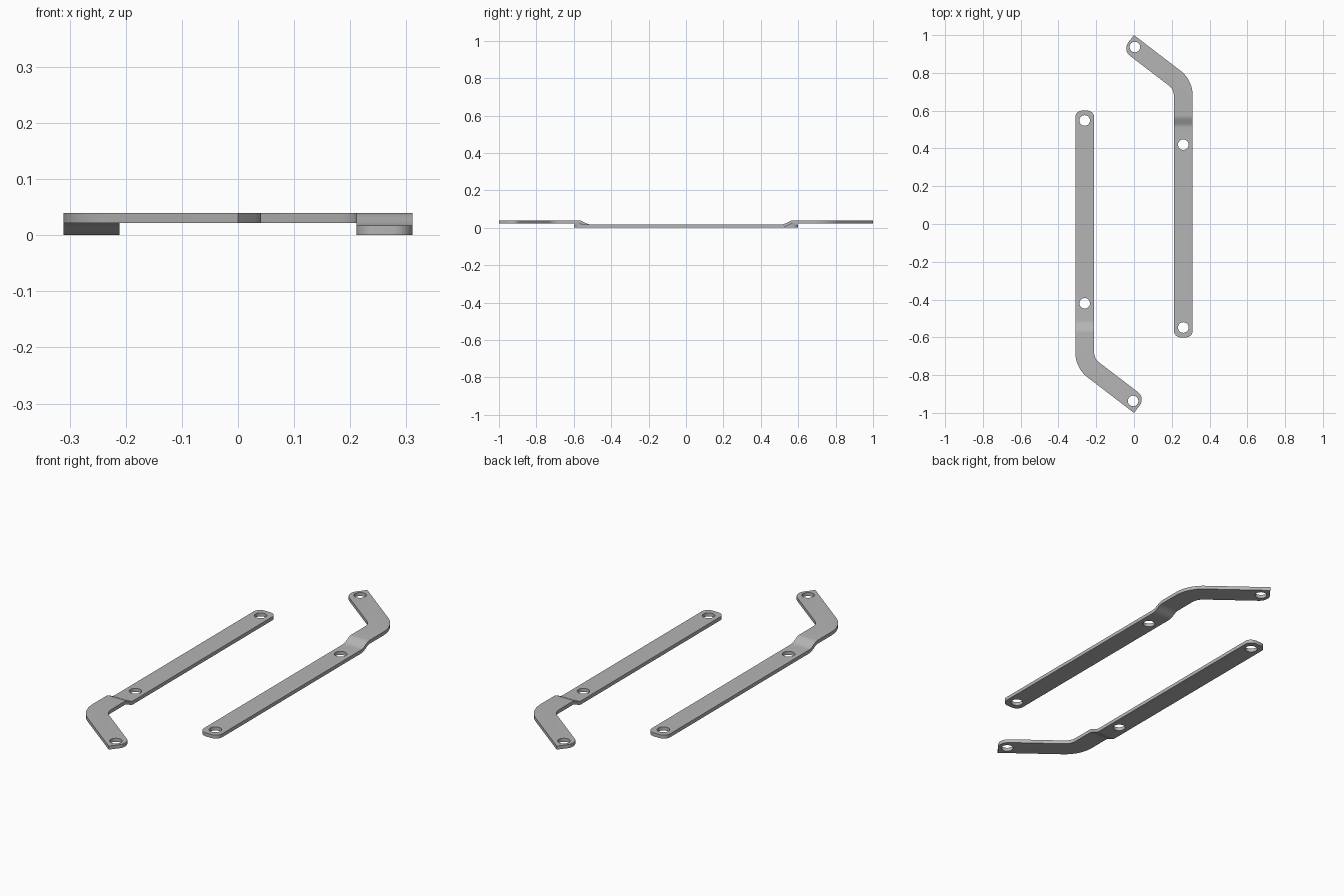
import bpy, bmesh
from math import sin, cos, radians, pi
from mathutils import Matrix

cube = bpy.data.objects.get("Cube")
if cube:
    bpy.data.objects.remove(cube)

THICK, STEP = 0.0175, 0.022          # plate thickness and height of the joggle
RAMP_START, RAMP_END = 0.51, 0.575   # joggle along the bar
RAMP_CUTS = 10
TURN = 52.5                          # bend angle of the bar
BEND = (0.143, 0.679)                # centre of the bend
HOLES = [(0.261, -0.548), (0.261, 0.42), (0.005, 0.937)]
HOLE_RADIUS = 0.028

steel = bpy.data.materials.new("grey steel")
steel.use_nodes = True
grey = (0.46, 0.46, 0.46, 1)
steel.diffuse_color = grey
steel.node_tree.nodes["Principled BSDF"].inputs["Base Color"].default_value = grey


def arc(center, radius, start, end, steps=12):
    angles = [radians(start + (end - start) * i / steps) for i in range(steps + 1)]
    return [(center[0] + radius * cos(a), center[1] + radius * sin(a)) for a in angles]


def make_object(name, bm):
    bmesh.ops.recalc_face_normals(bm, faces=bm.faces[:])
    mesh = bpy.data.meshes.new(name)
    bm.to_mesh(mesh)
    bm.free()
    obj = bpy.data.objects.new(name, mesh)
    bpy.context.collection.objects.link(obj)
    return obj


def ramp(y):
    t = min(max((y - RAMP_START) / (RAMP_END - RAMP_START), 0), 1)
    return STEP * t * t * (3 - 2 * t)


# Flat outline: rounded foot, bend, pointed tip with one rounded corner
outline = (arc((0.246, -0.565), 0.035, 180, 270, 8)
           + arc((0.276, -0.565), 0.035, 270, 360, 8)
           + arc(BEND, 0.168, 0, TURN)
           + [(0.0, 1.0)]
           + arc((0.009, 0.93), 0.05, 90 + TURN, 180 + TURN)
           + arc(BEND, 0.068, TURN, 0))
bm = bmesh.new()
bm.faces.new([bm.verts.new((x, y, 0)) for x, y in outline])

# Cross cuts for the joggle, then thickness and the step in height
for i in range(RAMP_CUTS + 1):
    y = RAMP_START + (RAMP_END - RAMP_START) * i / RAMP_CUTS
    bmesh.ops.bisect_plane(bm, geom=bm.verts[:] + bm.edges[:] + bm.faces[:],
                           plane_co=(0, y, 0), plane_no=(0, 1, 0))
grown = bmesh.ops.extrude_face_region(bm, geom=bm.faces[:])["geom"]
for v in grown:
    if isinstance(v, bmesh.types.BMVert):
        v.co.z += THICK
for v in bm.verts:
    v.co.z += ramp(v.co.y)
left_arm = make_object("left_arm", bm)
left_arm.data.materials.append(steel)

# Drilled holes
bm = bmesh.new()
for x, y in HOLES:
    bmesh.ops.create_cone(bm, cap_ends=True, segments=32, radius1=HOLE_RADIUS,
                          radius2=HOLE_RADIUS, depth=0.2,
                          matrix=Matrix.Translation((x, y, 0)))
drill = make_object("hole_cutter", bm)
drill.hide_render = True
cut = left_arm.modifiers.new("holes", 'BOOLEAN')
cut.operation = 'DIFFERENCE'
cut.solver = 'EXACT'
cut.object = drill

bpy.ops.object.select_all(action='DESELECT')
left_arm.select_set(True)
bpy.context.view_layer.objects.active = left_arm
bpy.ops.object.modifier_apply(modifier=cut.name)
bpy.data.objects.remove(drill)
bpy.ops.object.shade_smooth_by_angle(angle=radians(30))

# Matching arm, turned half way round
right_arm = left_arm.copy()
right_arm.data = left_arm.data.copy()
right_arm.name = "right_arm"
right_arm.data.transform(Matrix.Rotation(pi, 4, 'Z'))
bpy.context.collection.objects.link(right_arm)
